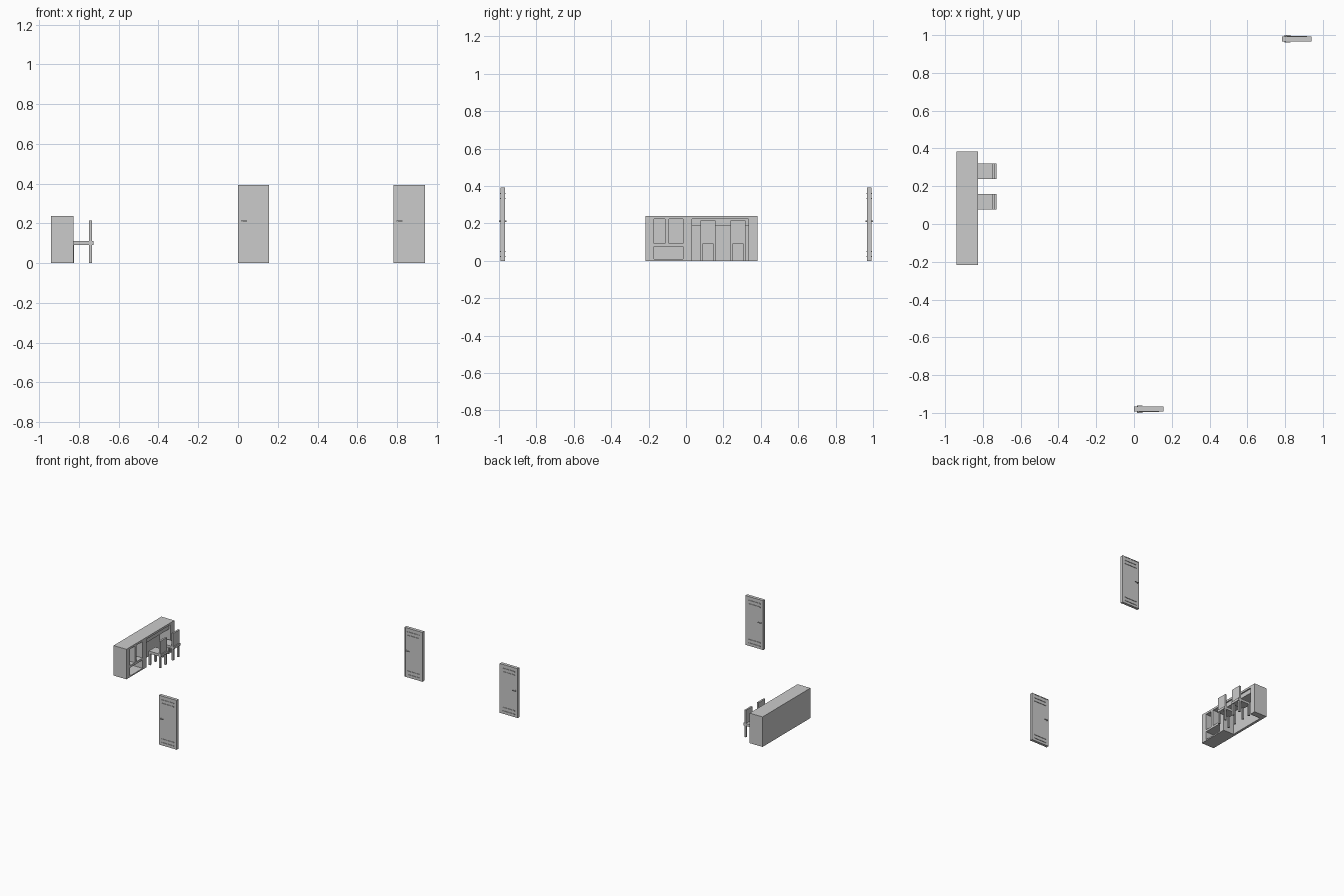
import bpy
import bmesh
from mathutils import Vector

if "Cube" in bpy.data.objects:
    bpy.data.objects.remove(bpy.data.objects["Cube"])


def box(name, x, y, z):
    """Box from (min, max) ranges on each axis."""
    lo, hi = Vector((x[0], y[0], z[0])), Vector((x[1], y[1], z[1]))
    bm = bmesh.new()
    bmesh.ops.create_cube(bm, size=1)
    for v in bm.verts:
        v.co = Vector(c * s for c, s in zip(v.co, hi - lo))
    mesh = bpy.data.meshes.new(name)
    bm.to_mesh(mesh)
    bm.free()
    ob = bpy.data.objects.new(name, mesh)
    ob.location = (lo + hi) / 2
    bpy.context.collection.objects.link(ob)
    return ob


def door(x0, yc):
    w, h, t = 0.157, 0.392, 0.0125
    e = 0.006
    # frame around the leaf
    for xa in (x0, x0 + w - e):
        box("door_jamb", (xa, xa + e), (yc - t, yc + t), (0, h))
    box("door_header", (x0 + e, x0 + w - e), (yc - t, yc + t), (h - e, h))
    box("door_leaf", (x0 + e, x0 + w - e), (yc - 0.0105, yc + 0.0105), (0, h - e))
    # trim bars run through to both faces
    for z in (0.022, 0.05, 0.333, 0.36):
        box("door_trim_bar", (x0 + 0.025, x0 + 0.132), (yc - 0.0145, yc + 0.0145),
            (z - 0.003, z + 0.003))
    # spindle and a lever on each side
    box("handle_spindle", (x0 + 0.015, x0 + 0.022), (yc - 0.017, yc + 0.017), (0.207, 0.215))
    for s in (-1, 1):
        ys = sorted((yc + s * 0.016, yc + s * 0.02))
        box("handle_lever", (x0 + 0.015, x0 + 0.045), ys, (0.208, 0.214))


def chair(yc):
    hw, leg = 0.041, 0.014
    box("chair_seat", (-0.838, -0.728), (yc - hw, yc + hw), (0.091, 0.11))
    box("chair_back", (-0.749, -0.735), (yc - hw, yc + hw), (0.11, 0.214))
    for x in (-0.838, -0.749):
        for y in (yc - hw, yc + hw - leg):
            box("chair_leg", (x, x + leg), (y, y + leg), (0, 0.091))


# cabinet with shelves on one half and a knee space on the other
X0, X1 = -0.94, -0.827
BACK = X0 + 0.02
H, TOP = 0.238, 0.222
box("cabinet_top", (X0, X1), (-0.217, 0.383), (TOP, H))
box("cabinet_back", (X0, BACK), (-0.17, 0.333), (0, TOP))
box("left_end", (X0, X1), (-0.217, -0.17), (0, TOP))
box("right_end", (X0, X1), (0.333, 0.383), (0, TOP))
box("centre_divider", (BACK, X1), (-0.015, 0.032), (0, TOP))
box("cabinet_floor", (BACK, X1), (-0.17, -0.015), (0, 0.01))
box("middle_shelf", (BACK, X1), (-0.17, -0.015), (0.075, 0.092))
box("upper_divider", (BACK, X1), (-0.112, -0.09), (0.092, TOP))
box("desk_drawer", (BACK, X1 - 0.01), (0.032, 0.333), (0.187, TOP))

for y in (0.118, 0.278):
    chair(y)

door(0.0, -0.98)
door(0.783, 0.98)
